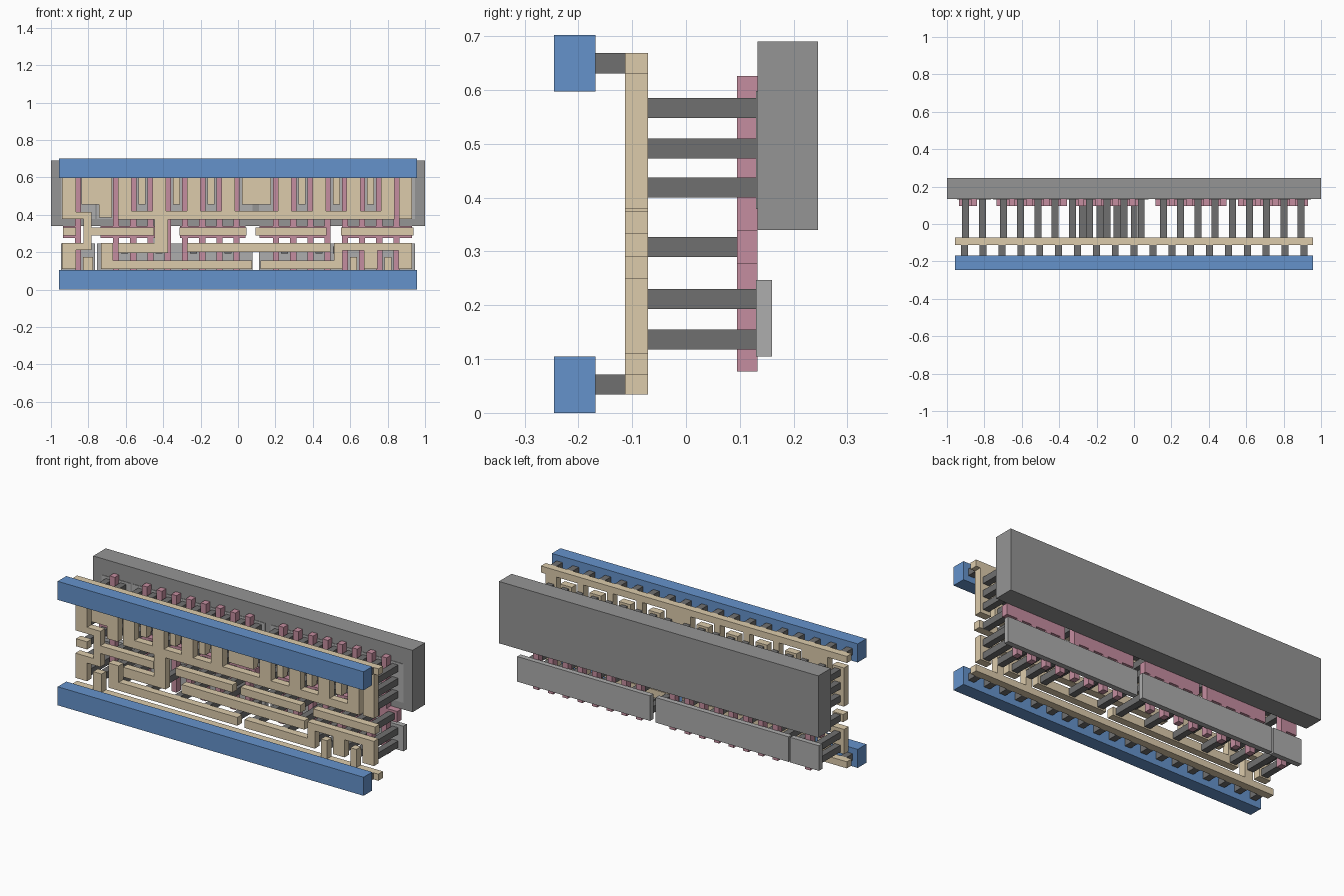
import bpy, bmesh
from mathutils import Matrix

if "Cube" in bpy.data.objects:
    bpy.data.objects.remove(bpy.data.objects["Cube"])


def material(name, rgb):
    m = bpy.data.materials.new(name)
    m.diffuse_color = (*rgb, 1)
    m.use_nodes = True
    m.node_tree.nodes["Principled BSDF"].inputs["Base Color"].default_value = m.diffuse_color
    return m


TAN = material("tan", (0.72, 0.60, 0.41))
BLUE = material("blue", (0.13, 0.29, 0.60))
PINK = material("pink", (0.56, 0.27, 0.35))
DARK = material("dark_grey", (0.16, 0.16, 0.16))
MID = material("mid_grey", (0.30, 0.30, 0.30))
LIGHT = material("light_grey", (0.42, 0.42, 0.42))


def layer(name, rects, y0, y1, mat):
    """One object of boxes: each (x0, x1, z0, z1) extruded from y0 to y1."""
    bm = bmesh.new()
    for x0, x1, z0, z1 in rects:
        m = (Matrix.Translation(((x0 + x1) / 2, (y0 + y1) / 2, (z0 + z1) / 2))
             @ Matrix.Diagonal((x1 - x0, y1 - y0, z1 - z0, 1)))
        bmesh.ops.create_cube(bm, size=1, matrix=m)
    me = bpy.data.meshes.new(name)
    bm.to_mesh(me)
    bm.free()
    me.materials.append(mat)
    ob = bpy.data.objects.new(name, me)
    bpy.context.collection.objects.link(ob)


def strip(x, w, z0, z1):
    return (x - w / 2, x + w / 2, z0, z1)


P = 0.0921           # finger pitch
S = 0.0373           # contact size
N = 0.0373           # narrow strap width
W = 0.0724           # wide strap width
left = [-0.698 + P * i for i in range(9)]     # contact columns, left bank
right = [0.157 + P * i for i in range(9)]     # contact columns, right bank
LI = (-0.113, -0.071)

# Outer rails, inner rails and the studs between them
layer("outer_rails", [(-0.958, 0.958, z, z + 0.105) for z in (0, 0.597)], -0.245, -0.168, BLUE)
layer("inner_rails", [(-0.958, 0.958, z, z + S) for z in (0.0345, 0.631)], *LI, TAN)
layer("rail_studs", [strip(-0.9075 + 0.1009 * i, S, z, z + S)
                     for i in range(19) for z in (0.0345, 0.631)], -0.168, -0.113, DARK)

# Back slab and the thin plates in front of and below it
layer("back_slab", [(-1, 1, 0.34, 0.69)], 0.133, 0.245, MID)
spans = [(-0.945, -0.765), (-0.755, 0.078), (0.113, 0.945)]
layer("lower_plates", [(a, b, 0.105, 0.247) for a, b in spans], 0.13, 0.16, LIGHT)
layer("upper_plates", [(a, b, 0.379, 0.598) for a, b in spans], 0.13, 0.16, LIGHT)

# Pink fingers with cross strips
fingers = [-0.855] + [c + P / 2 for c in left[:8] + right[:8]]
cross = [(-0.936, -0.84), (-0.735, -0.36), (-0.31, 0.04), (0.115, 0.493), (0.558, 0.93)]
layer("fingers", [strip(x, 0.033, 0.077, 0.626) for x in fingers]
      + [(a, b, 0.277, 0.34) for a, b in cross], 0.095, 0.133, PINK)

# Upper straps: stubs hanging from the top rail
stubs = [strip(x, N, 0.455, 0.631) for x in left[2:8:2] + right[2:8:2]]
stubs += [(left[8] - N / 2, right[0] + N / 2, 0.455, 0.631),
          (-0.838, -0.742, 0.455, 0.631), (-0.742, -0.674, 0.385, 0.631),
          (right[8] - 0.033, right[8] + 0.037, 0.379, 0.631)]
layer("top_rail_stubs", stubs, *LI, TAN)

# Output comb: long bar, upright tines and a drop to the lower side
tines = left[1::2] + right[1::2]
layer("output_comb", [(left[1] - W / 2, right[7] + W / 2, 0.374, 0.42)]
      + [strip(x, W, 0.42, 0.598) for x in tines]
      + [(-0.446, -0.375, 0.25, 0.374), (left[1] - W / 2, -0.375, 0.195, 0.25)], *LI, TAN)

# Left-hand bracket joined to the first input bar
layer("left_bracket", [(-0.94, -0.867, 0.415, 0.598), (-0.94, -0.783, 0.379, 0.415),
                       (-0.825, -0.783, 0.25, 0.379), (-0.94, -0.783, 0.213, 0.25),
                       (-0.94, -0.867, 0.11, 0.213), (-0.783, -0.45, 0.29, 0.333)], *LI, TAN)

# Input bars
layer("input_bars", [(a, b, 0.29, 0.333) for a, b in
                     [(-0.935, -0.867), (-0.313, 0.045), (0.094, 0.472), (0.55, 0.937)]], *LI, TAN)

# Lower straps
layer("lower_bar_left", [(-0.733, 0.075, 0.11, 0.157), (-0.733, -0.668, 0.157, 0.25)], *LI, TAN)
layer("middle_bar", [(-0.274, 0.495, 0.2, 0.25)], *LI, TAN)
layer("lower_bar_right", [(0.12, 0.56, 0.11, 0.157), (0.513, 0.56, 0.157, 0.21),
                          (0.513, 0.93, 0.21, 0.25), strip(right[6], W, 0.11, 0.21),
                          (0.858, 0.93, 0.11, 0.21)], *LI, TAN)
layer("bottom_rail_stubs", [(-0.828, -0.775, 0.0718, 0.175)]
      + [strip(x, N, 0.0718, 0.175) for x in (right[5], right[7])], *LI, TAN)

# Long posts from the straps back to the plates
ROWS = [0.118, 0.193, 0.40, 0.473, 0.548]
posts = []


def post(xs, rows):
    posts.extend(strip(x, S, ROWS[r], ROWS[r] + S) for x in xs for r in rows)


post([-0.90], (0, 1, 2, 3, 4))
post([-0.81], (0, 3, 4))
post(tines, (2, 3, 4))
post(left[0::2] + right[0::2], (0, 3, 4))
post([left[0], right[8]], (1, 2))
post([right[4], right[6]], (1,))
post(left[1::2] + right[1:4:2], (1,))
post(right[5::2], (0,))
layer("plate_posts", posts, -0.071, 0.13, DARK)

# Short posts from the input bars to the cross strips
xs = [-0.90] + left[:3] + [-0.275 + P * i for i in range(4)] + right[:4] + right[5:]
layer("finger_posts", [strip(x, S, 0.29, 0.327) for x in xs], -0.071, 0.095, DARK)
